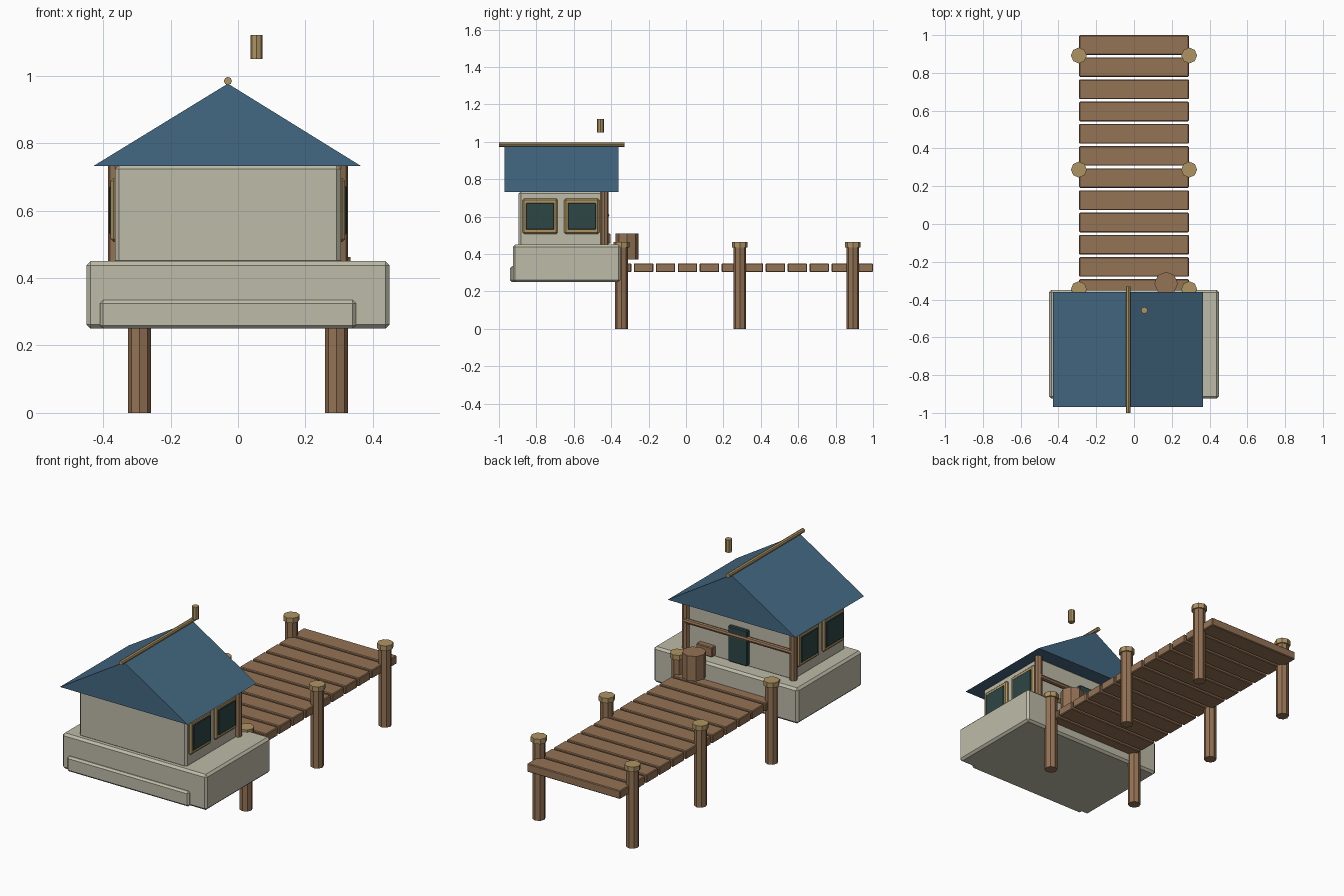
import bpy, bmesh
from math import radians
from mathutils import Matrix, Vector

cube = bpy.data.objects.get("Cube")
if cube:
    bpy.data.objects.remove(cube, do_unlink=True)


def material(name, rgb):
    """Flat material from 0-255 display values, stored as linear."""
    lin = [((c / 255 + 0.055) / 1.055) ** 2.4 for c in rgb] + [1.0]
    m = bpy.data.materials.new(name)
    m.use_nodes = True
    m.diffuse_color = lin
    m.node_tree.nodes["Principled BSDF"].inputs["Base Color"].default_value = lin
    return m


PLASTER = material("plaster", (190, 187, 168))
BLUE = material("roof_blue", (68, 104, 130))
WOOD = material("brown_wood", (148, 115, 85))
TAN = material("tan_wood", (174, 148, 98))
GLASS = material("dark_teal", (45, 70, 70))


def finish(bm, name, mat):
    bmesh.ops.recalc_face_normals(bm, faces=bm.faces)
    mesh = bpy.data.meshes.new(name)
    bm.to_mesh(mesh)
    bm.free()
    mesh.materials.append(mat)
    obj = bpy.data.objects.new(name, mesh)
    bpy.context.collection.objects.link(obj)
    return obj


def box(name, mat, xs, ys, zs, bevel=0.0):
    """Box between (min, max) pairs, with optional chamfered edges."""
    bm = bmesh.new()
    spans = (xs, ys, zs)
    centre = Vector([sum(s) / 2 for s in spans])
    size = [abs(s[1] - s[0]) for s in spans]
    mat4 = Matrix.Translation(centre) @ Matrix.Diagonal((*size, 1))
    bmesh.ops.create_cube(bm, size=1, matrix=mat4)
    if bevel:
        bmesh.ops.bevel(bm, geom=bm.edges[:], offset=bevel, segments=1,
                        affect='EDGES', profile=0.5)
    return finish(bm, name, mat)


def pole(name, mat, start, end, radius, sides=8):
    """Faceted cylinder between two points."""
    a, b = Vector(start), Vector(end)
    rot = Vector((0, 0, 1)).rotation_difference(b - a).to_matrix().to_4x4()
    bm = bmesh.new()
    bmesh.ops.create_cone(bm, cap_ends=True, segments=sides, radius1=radius,
                          radius2=radius, depth=(b - a).length,
                          matrix=Matrix.Translation((a + b) / 2) @ rot)
    return finish(bm, name, mat)


# House foundation and walls
CX = -0.03
HALF = 0.335
BACK = -0.435
box("foundation", PLASTER, (-0.45, 0.45), (-0.925, -0.35), (0.25, 0.45), 0.012)
box("front_step", PLASTER, (-0.41, 0.35), (-0.94, -0.88), (0.25, 0.335), 0.01)
box("house_walls", PLASTER, (CX - HALF, CX + HALF), (-0.895, BACK), (0.44, 0.735), 0.012)

# Gable roof as an extruded triangle
bm = bmesh.new()
profile = [(-0.43, 0.732), (0.366, 0.732), (CX, 0.977)]
gable = bm.faces.new([bm.verts.new((x, -0.97, z)) for x, z in profile])
extruded = bmesh.ops.extrude_face_region(bm, geom=[gable], use_keep_orig=True)["geom"]
bmesh.ops.translate(bm, vec=(0, 0.61, 0),
                    verts=[v for v in extruded if isinstance(v, bmesh.types.BMVert)])
finish(bm, "roof", BLUE)
pole("ridge_pole", TAN, (CX, -1, 0.985), (CX, -0.33, 0.985), 0.012)
pole("chimney", TAN, (0.055, -0.457, 1.05), (0.055, -0.457, 1.122), 0.018)

# Side windows and back corner posts
for side, label in ((-1, "right"), (1, "left")):
    wall = CX + side * HALF
    for i, y in enumerate((-0.78, -0.557)):
        tag = f"{label}_{i + 1}"
        box("window_frame_" + tag, TAN, sorted((wall - side * 0.01, wall + side * 0.013)),
            (y - 0.094, y + 0.094), (0.507, 0.697), 0.009)
        box("window_glass_" + tag, GLASS, sorted((wall, wall + side * 0.018)),
            (y - 0.075, y + 0.075), (0.53, 0.673), 0.003)
    pole("corner_post_" + label, WOOD, (wall, BACK, 0.45), (wall, BACK, 0.735), 0.021)

# Back wall details
pole("back_rail", WOOD, (CX - HALF, -0.424, 0.608), (CX + HALF, -0.424, 0.608), 0.014)
box("door", GLASS, (CX - 0.06, CX + 0.06), (-0.45, -0.415), (0.455, 0.655), 0.005)
box("small_crate", WOOD, (0.12, 0.22), (-0.45, -0.403), (0.455, 0.51), 0.004)

# Dock planks
for i in range(12):
    y = 0.948 - i * 0.1175
    box(f"dock_plank_{i + 1}", WOOD, (-0.29, 0.29), (y - 0.052, y + 0.052),
        (0.303, 0.35), 0.004)

# Dock piles with caps
for x in (-0.292, 0.292):
    for i, y in enumerate((-0.345, 0.288, 0.892)):
        tag = f"{'right' if x < 0 else 'left'}_{i + 1}"
        pole("dock_pile_" + tag, WOOD, (x, y, 0), (x, y, 0.44), 0.034)
        pole("pile_cap_" + tag, TAN, (x, y, 0.435), (x, y, 0.463), 0.042)

# Barrel on the dock
pole("barrel", WOOD, (0.17, -0.315, 0.37), (0.17, -0.315, 0.51), 0.062)
